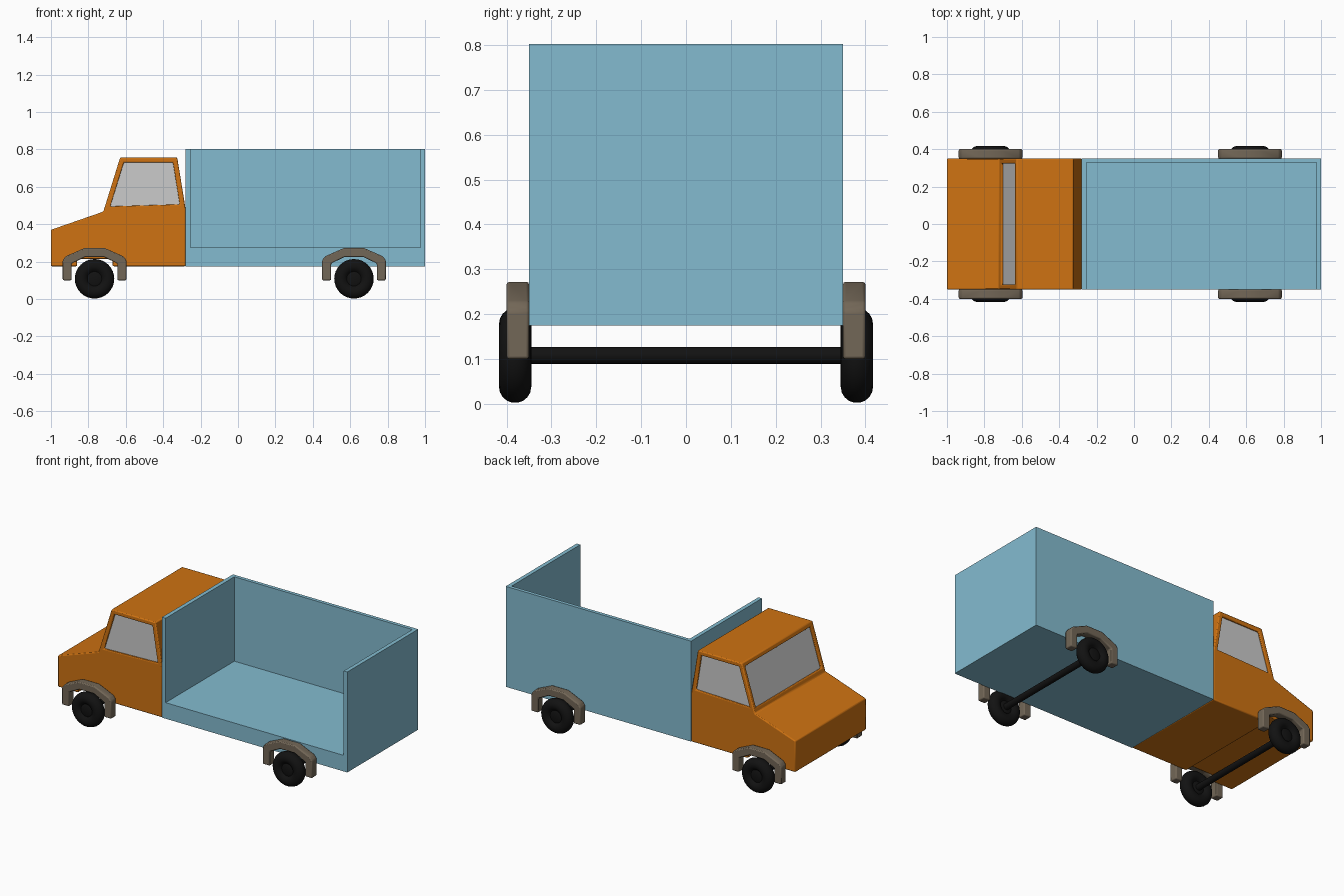
import bpy, bmesh, math
from mathutils import Vector

if "Cube" in bpy.data.objects:
    bpy.data.objects.remove(bpy.data.objects["Cube"])


def material(name, rgb):
    m = bpy.data.materials.new(name)
    m.diffuse_color = (*rgb, 1)
    m.use_nodes = True
    m.node_tree.nodes["Principled BSDF"].inputs["Base Color"].default_value = m.diffuse_color
    return m


ORANGE = material("orange paint", (0.62, 0.17, 0.006))
BLUE = material("blue panel", (0.23, 0.50, 0.63))
BROWN = material("fender brown", (0.17, 0.135, 0.095))
BLACK = material("tyre black", (0.006, 0.006, 0.006))


def add_object(name, bm, mat=None):
    bmesh.ops.recalc_face_normals(bm, faces=bm.faces)
    mesh = bpy.data.meshes.new(name)
    bm.to_mesh(mesh)
    bm.free()
    ob = bpy.data.objects.new(name, mesh)
    bpy.context.collection.objects.link(ob)
    if mat:
        mesh.materials.append(mat)
    return ob


def bevel(ob, width, segments=2):
    mod = ob.modifiers.new("soft edges", 'BEVEL')
    mod.width, mod.segments = width, segments
    mod.limit_method, mod.angle_limit = 'ANGLE', math.radians(25)


def smooth(ob, angle=35):
    bpy.ops.object.select_all(action='DESELECT')
    ob.select_set(True)
    bpy.context.view_layer.objects.active = ob
    bpy.ops.object.shade_smooth_by_angle(angle=math.radians(angle))


def block(name, lo, hi, mat=None):
    bm = bmesh.new()
    bmesh.ops.create_cube(bm, size=1)
    lo, hi = Vector(lo), Vector(hi)
    for v in bm.verts:
        v.co = (lo + hi) / 2 + v.co * (hi - lo)
    return add_object(name, bm, mat)


def extrude_profile(name, pts, y0, y1, mat):
    bm = bmesh.new()
    face = bm.faces.new([bm.verts.new((x, y0, z)) for x, z in pts])
    ext = bmesh.ops.extrude_face_region(bm, geom=[face], use_keep_orig=True)
    for v in ext["geom"]:
        if isinstance(v, bmesh.types.BMVert):
            v.co.y = y1
    return add_object(name, bm, mat)


# Cab: side outline, hood and cabin share the belt line between points 3 and 6
outline = [(-0.67, 0.175), (-0.67, 0.215), (-0.86, 0.215), (-0.86, 0.175),
           (-1, 0.175), (-1, 0.37), (-0.72, 0.467), (-0.63, 0.757),
           (-0.325, 0.757), (-0.28, 0.48), (-0.28, 0.175)]
bm = bmesh.new()
left, right = ([bm.verts.new((x, y, z)) for x, z in outline] for y in (-0.35, 0.35))
n = len(outline)
cabin_sides = []
for side in (left, right):
    bm.faces.new(side[:7] + side[9:])
    cabin_sides.append(bm.faces.new(side[6:10]))
for i in range(n):
    j = (i + 1) % n
    f = bm.faces.new((left[i], left[j], right[j], right[i]))
    if i == 6:
        windshield = f
bmesh.ops.recalc_face_normals(bm, faces=bm.faces)

# Window openings are inset; the panes fill the recessed faces
openings = cabin_sides + [windshield]
for f in openings:
    bmesh.ops.inset_region(bm, faces=[f], thickness=0.027, use_even_offset=True)
    bmesh.ops.inset_region(bm, faces=[f], thickness=0, depth=-0.012)
panes = [[v.co.copy() for v in f.verts] for f in openings]
bmesh.ops.delete(bm, geom=openings, context='FACES_ONLY')
cab = add_object("cab", bm, ORANGE)
bevel(cab, 0.006)
smooth(cab, 30)

glass = bmesh.new()
for pane in panes:
    glass.faces.new([glass.verts.new(co) for co in pane])
bmesh.ops.recalc_face_normals(glass, faces=glass.faces)
add_object("window_panes", glass)

# Cargo box, open on top and along the front side
box = block("cargo_box", (-0.28, -0.35, 0.175), (1, 0.35, 0.802), BLUE)
cutter = block("cargo_cutter", (-0.255, -0.5, 0.275), (0.975, 0.328, 1))
cutter.hide_render = True
mod = box.modifiers.new("open space", 'BOOLEAN')
mod.object, mod.operation, mod.solver = cutter, 'DIFFERENCE', 'EXACT'
bpy.context.view_layer.objects.active = box
bpy.ops.object.modifier_apply(modifier=mod.name)
bpy.data.objects.remove(cutter)

# Fenders, wheels and axles
outer = [(0.17, 0.1), (0.17, 0.208), (0.155, 0.228), (0.055, 0.272)]
inner = [(0.05, 0.225), (0.122, 0.19), (0.122, 0.1)]
half = outer + inner
WHEEL_Z, RADIUS = 0.108, 0.106


def fender_outline(cx):
    top = outer + [(-x, z) for x, z in reversed(outer)]
    under = [(-x, z) for x, z in reversed(inner)] + inner
    return [(cx + x, z) for x, z in top + under]


def wheel(name, x, y):
    # half cross-section (radius, offset) spun around the axle: hub, rim step, round tyre
    tyre = [(0.070 + 0.036 * math.cos(a), 0.036 * math.sin(a))
            for a in [math.radians(d) for d in range(-150, 151, 20)]]
    section = [(0, -0.022), (0.030, -0.022)] + tyre + [(0.030, 0.022), (0, 0.022)]
    bm = bmesh.new()
    vs = [bm.verts.new((r, o, 0)) for r, o in section]
    es = [bm.edges.new(p) for p in zip(vs, vs[1:])]
    bmesh.ops.spin(bm, geom=vs + es, cent=(0, 0, 0), axis=(0, 1, 0),
                   angle=2 * math.pi, steps=32)
    bmesh.ops.remove_doubles(bm, verts=bm.verts, dist=1e-4)
    ob = add_object(name, bm, BLACK)
    ob.location = (x, y, WHEEL_Z)
    smooth(ob)


for end, x in (("front", -0.767), ("rear", 0.62)):
    for side, s in (("near", -1), ("far", 1)):
        wheel(f"{end}_{side}_wheel", x, s * 0.381)
        fender = extrude_profile(f"{end}_{side}_fender", fender_outline(x),
                                 s * 0.35, s * 0.40, BROWN)
        bevel(fender, 0.006)
        smooth(fender, 30)
    bpy.ops.mesh.primitive_cylinder_add(vertices=16, radius=0.019, depth=0.76,
                                        location=(x, 0, WHEEL_Z),
                                        rotation=(math.pi / 2, 0, 0))
    axle = bpy.context.object
    axle.name = f"{end}_axle"
    axle.data.materials.append(BLACK)
    smooth(axle)
